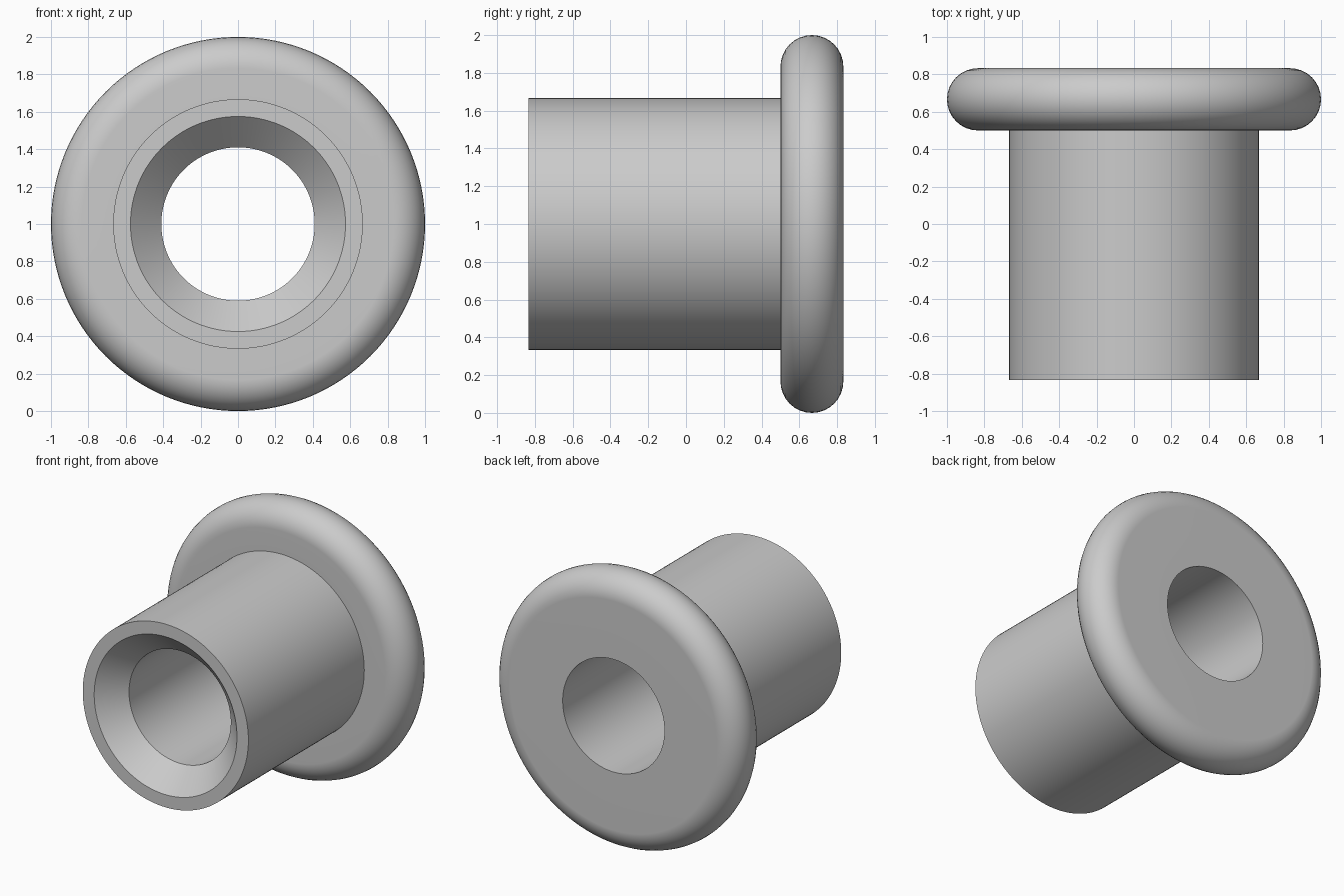
import bpy, bmesh, math

if "Cube" in bpy.data.objects:
    bpy.data.objects.remove(bpy.data.objects["Cube"])

SEGMENTS = 128
CENTER_Z = 1.0

# Section radii and stations along y
BORE, MOUTH, BARREL, FLANGE = 0.41, 0.575, 0.667, 1.0
FRONT, SHOULDER, BACK = -0.833, 0.5, 0.833
ROUND = (BACK - SHOULDER) / 2
MID = (BACK + SHOULDER) / 2

# Closed profile as (radius, y): countersunk mouth, barrel, rounded flange, bore
profile = [(BORE, FRONT + MOUTH - BORE), (MOUTH, FRONT), (BARREL, FRONT), (BARREL, SHOULDER)]
for i in range(17):
    a = -math.pi / 2 + math.pi * i / 16
    profile.append((FLANGE - ROUND + ROUND * math.cos(a), MID + ROUND * math.sin(a)))
profile.append((BORE, BACK))

# Lathe the profile around the y axis
bm = bmesh.new()
rings = []
for s in range(SEGMENTS):
    t = 2 * math.pi * s / SEGMENTS
    rings.append([bm.verts.new((r * math.cos(t), y, CENTER_Z + r * math.sin(t)))
                  for r, y in profile])
n = len(profile)
for s in range(SEGMENTS):
    a, b = rings[s], rings[(s + 1) % SEGMENTS]
    for i in range(n):
        j = (i + 1) % n
        bm.faces.new((a[i], a[j], b[j], b[i]))
bmesh.ops.recalc_face_normals(bm, faces=bm.faces[:])
mesh = bpy.data.meshes.new("flanged_bushing")
bm.to_mesh(mesh)
bm.free()

bushing = bpy.data.objects.new("flanged_bushing", mesh)
bpy.context.collection.objects.link(bushing)

# Plain grey finish
grey = bpy.data.materials.new("light_grey")
grey.diffuse_color = (0.6, 0.6, 0.6, 1.0)
grey.use_nodes = True
grey.node_tree.nodes["Principled BSDF"].inputs["Base Color"].default_value = grey.diffuse_color
mesh.materials.append(grey)

# Smooth curved walls, crisp rims, flat end faces
bpy.context.view_layer.objects.active = bushing
bushing.select_set(True)
bpy.ops.object.shade_smooth_by_angle(angle=math.radians(30))
weighted = bushing.modifiers.new("flat_end_faces", 'WEIGHTED_NORMAL')
weighted.keep_sharp = True
